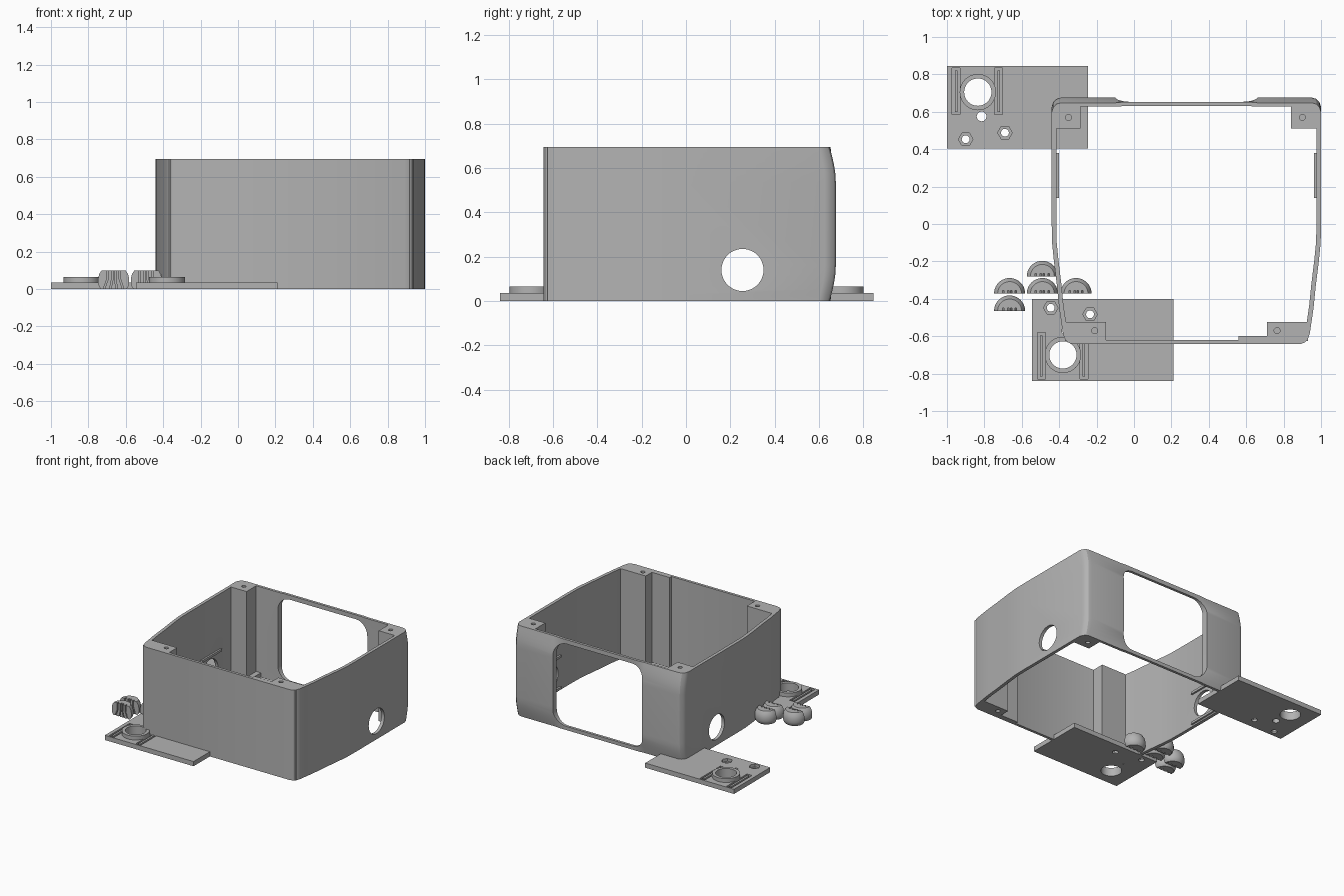
import bpy, bmesh, math
from mathutils import Vector

cube = bpy.data.objects.get("Cube")
if cube:
    bpy.data.objects.remove(cube, do_unlink=True)

grey = bpy.data.materials.new("plain_grey")
grey.use_nodes = True
COLOUR = (0.45, 0.45, 0.45, 1)
grey.diffuse_color = COLOUR
grey.node_tree.nodes["Principled BSDF"].inputs["Base Color"].default_value = COLOUR

HEIGHT, MID_X = 0.695, 0.28


def loft(name, rings, closed=False):
    """Skin equal rings of points; cap the ends, or join last to first."""
    bm = bmesh.new()
    loops = [[bm.verts.new(p) for p in ring] for ring in rings]
    n = len(loops[0])
    pairs = list(zip(loops, loops[1:]))
    if closed:
        pairs.append((loops[-1], loops[0]))
    else:
        bm.faces.new(loops[0])
        bm.faces.new(loops[-1])
    for a, b in pairs:
        for i in range(n):
            j = (i + 1) % n
            bm.faces.new((a[i], a[j], b[j], b[i]))
    bmesh.ops.recalc_face_normals(bm, faces=bm.faces[:])
    mesh = bpy.data.meshes.new(name)
    bm.to_mesh(mesh)
    bm.free()
    mesh.materials.append(grey)
    ob = bpy.data.objects.new(name, mesh)
    bpy.context.collection.objects.link(ob)
    return ob


def box(name, x0, x1, y0, y1, z0, z1):
    return loft(name, [[(x0, y0, z), (x1, y0, z), (x1, y1, z), (x0, y1, z)] for z in (z0, z1)])


def prism(name, centre, radius, depth, axis="Z", sides=40):
    """Regular prism starting at centre and running along an axis."""
    rings = []
    for d in (0, depth):
        ring = []
        for i in range(sides):
            t = math.tau * i / sides
            a, b = radius * math.cos(t), radius * math.sin(t)
            ring.append(Vector(centre) + Vector((a, b, d) if axis == "Z" else (d, a, b)))
        rings.append(ring)
    return loft(name, rings)


def cut(ob, *cutters):
    for c in cutters:
        c.hide_render = True
        mod = ob.modifiers.new("cut", "BOOLEAN")
        mod.operation, mod.solver, mod.object = "DIFFERENCE", "EXACT", c
        bpy.context.view_layer.objects.active = ob
        bpy.ops.object.modifier_apply(modifier=mod.name)
        bpy.data.objects.remove(c, do_unlink=True)


# Case shell: tapered front, back corners that bulge between rim and base
def outline(z, bulge):
    back = 0.648 + 0.028 * bulge
    half = [(0.61, -0.642), (0.635, -0.632), (0.652, -0.61), (0.66, -0.585), (0.68, -0.45),
            (0.692, -0.33), (0.708, -0.2), (0.718, -0.1), (0.72, 0), (0.72, back - 0.05),
            (0.712, back - 0.025), (0.695, back - 0.007), (0.67, back), (0.38, back),
            (0.34, 0.652 + 0.01 * bulge), (0.29, 0.652)]
    pts = half + [(-x, y) for x, y in reversed(half)]
    return [(MID_X + x, y, z) for x, y in pts]


def inner(z):
    return [(MID_X + (x - MID_X) * 0.966, 0.01 + (y - 0.01) * 0.968, z) for x, y, z in outline(z, 0)]


STEPS = 6
levels = [(0.16 * i / STEPS, math.sin(math.pi / 2 * i / STEPS)) for i in range(STEPS + 1)]
levels += [(HEIGHT - z, b) for z, b in reversed(levels)]
shell = loft("case_shell", [outline(z, b) for z, b in levels] + [inner(HEIGHT), inner(0)], closed=True)

# Rounded window in the back and round holes in both sides
corner, half_w, half_h = 0.1, 0.38, 0.317
rings = []
for y in (0.55, 0.8):
    ring = []
    for q, (sx, sz) in enumerate([(1, 1), (-1, 1), (-1, -1), (1, -1)]):
        for k in range(9):
            t = math.pi / 2 * (q + k / 8)
            ring.append((MID_X + sx * (half_w - corner) + corner * math.cos(t), y,
                         0.345 + sz * (half_h - corner) + corner * math.sin(t)))
    rings.append(ring)
cut(shell, loft("window_cutter", rings),
    prism("side_cutter", (-0.6, 0.255, 0.14), 0.095, 1.8, "X", 48))

# Corner screw posts with holes at both ends
for name, x0, x1, y0, y1, hx, hy in [
        ("back_right_post", -0.42, -0.285, 0.51, 0.635, -0.35, 0.57),
        ("back_left_post", 0.84, 0.98, 0.51, 0.635, 0.90, 0.57),
        ("front_right_post", -0.37, -0.15, -0.625, -0.525, -0.21, -0.57),
        ("front_left_post", 0.71, 0.93, -0.625, -0.525, 0.765, -0.57)]:
    post = box(name, x0, x1, y0, y1, 0, HEIGHT)
    cut(post, *[prism("screw_cutter", (hx, hy, z), 0.016, 0.12, sides=20)
                for z in (-0.02, HEIGHT - 0.1)])
box("front_inner_ledge", 0.56, 0.72, -0.63, -0.6, 0, HEIGHT)

# Small rails above and below each side hole
for side in (-1, 1):
    wall = MID_X + side * 0.7
    for z in (0.012, 0.255):
        box("side_hole_rail", min(wall, wall - side * 0.018), max(wall, wall - side * 0.018),
            0.14, 0.38, z, z + 0.018)


# Mounting plates: the second is a mirrored copy of the first, shifted
def plate(name, left, mid_y, flip):
    def at(x, y, z=0.0):
        return (left + x, mid_y + flip * y, z)

    def slab(label, x0, x1, y0, y1, z0, z1):
        a, b = at(x0, y0), at(x1, y1)
        return box(label, a[0], b[0], min(a[1], b[1]), max(a[1], b[1]), z0, z1)

    base = slab(name, 0, 0.755, -0.22, 0.22, 0, 0.036)
    cutters = [prism("bore", at(0.165, 0.08, -0.1), 0.073, 0.3),
               prism("pin_hole", at(0.185, -0.05, -0.1), 0.026, 0.3, sides=24)]
    for x, y in ((0.1, -0.172), (0.31, -0.137)):
        cutters += [prism("nut_pocket", at(x, y, 0.015), 0.039, 0.1, sides=6),
                    prism("bolt_hole", at(x, y, -0.1), 0.021, 0.3, sides=24)]
    for x in (0.028, 0.255):
        cutters.append(slab("slot", x, x + 0.043, -0.04, 0.21, 0.016, 0.1))
    cut(base, *cutters)
    for x in (0.028, 0.255):
        slab(name + "_slot_rib", x + 0.014, x + 0.029, -0.025, 0.195, 0.01, 0.036)
    collar = prism(name + "_collar", at(0.165, 0.08, 0.03), 0.097, 0.035)
    cut(collar, prism("bore", at(0.165, 0.08, -0.1), 0.073, 0.3))


plate("back_plate", -1.0, 0.625, 1)
plate("front_plate", -0.545, -0.62, -1)

# Half-round knobs, notched along the flat side
PROFILE = [(0.068, 0), (0.078, 0.012), (0.083, 0.03), (0.083, 0.055), (0.077, 0.08), (0.064, 0.1)]
for kx, ky in [(-0.49, -0.28), (-0.665, -0.372), (-0.49, -0.372), (-0.31, -0.372), (-0.665, -0.465)]:
    knob = loft("half_knob", [[(kx + r * math.cos(math.pi * i / 20), ky + r * math.sin(math.pi * i / 20), z)
                               for i in range(21)] for r, z in PROFILE])
    cutters = []
    for s in (-1, 1):
        for near, far in ((0.008, 0.02), (0.034, 0.055)):
            # slits lean outwards toward the base
            rings = []
            for z, x in ((-0.01, far), (0.05, near), (0.12, near)):
                rings.append([(kx + s * x - 0.004, ky - 0.02, z), (kx + s * x + 0.004, ky - 0.02, z),
                              (kx + s * x + 0.004, ky + 0.016, z), (kx + s * x - 0.004, ky + 0.016, z)])
            cutters.append(loft("slit_cutter", rings))
    cut(knob, *cutters)

# Smooth curved walls, keep edges crisp
bpy.ops.object.select_all(action="DESELECT")
for ob in bpy.context.collection.objects:
    if ob.type == "MESH":
        ob.select_set(True)
        bpy.context.view_layer.objects.active = ob
bpy.ops.object.shade_smooth_by_angle(angle=math.radians(30))
